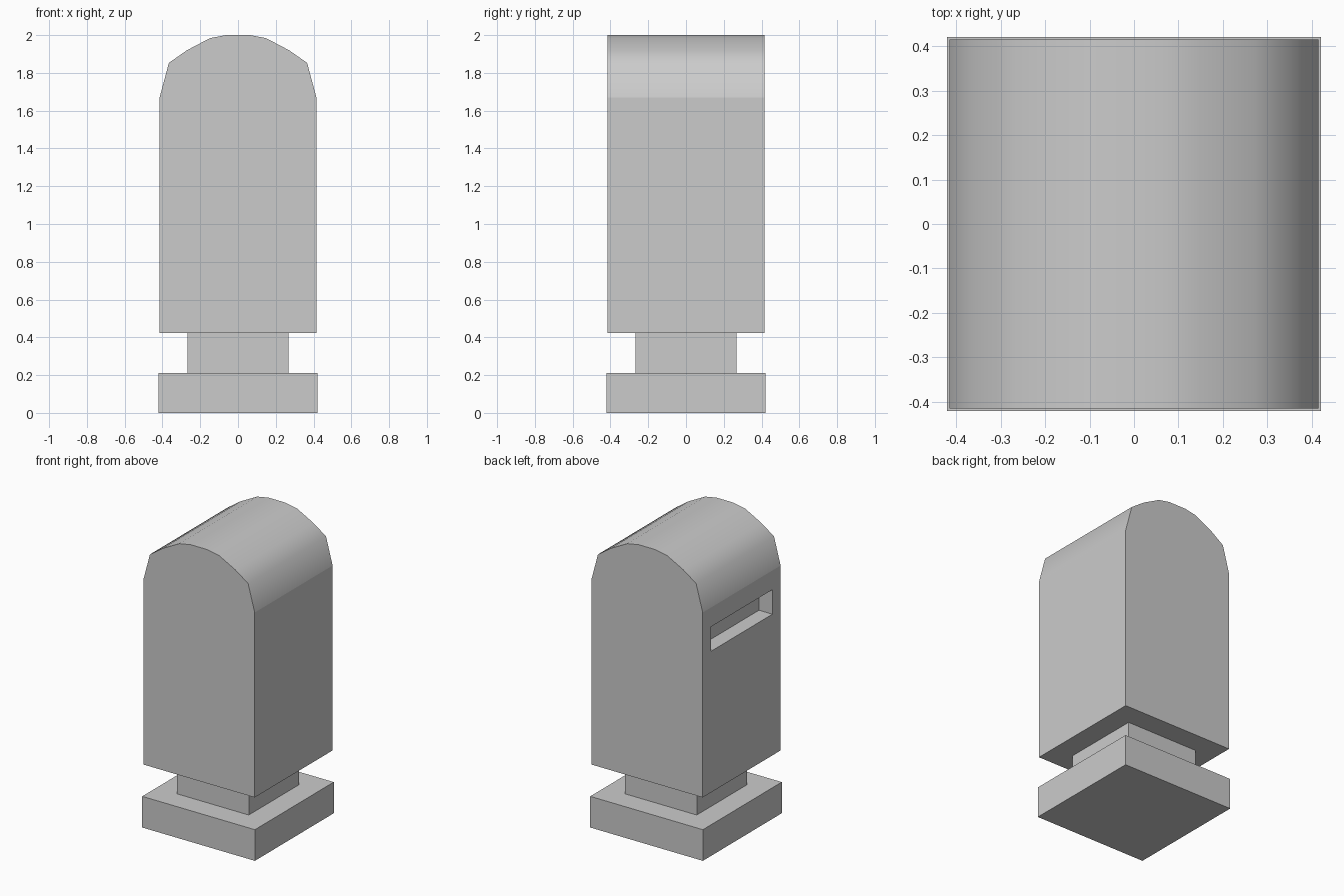
import bpy
import bmesh

if "Cube" in bpy.data.objects:
    bpy.data.objects.remove(bpy.data.objects["Cube"])


def box(name, size, center):
    bpy.ops.mesh.primitive_cube_add(size=1, location=center)
    obj = bpy.context.object
    obj.name = name
    obj.scale = size
    bpy.ops.object.transform_apply(location=False, rotation=False, scale=True)
    return obj


# Square foot and narrower neck
box("base", (0.84, 0.84, 0.21), (0, 0, 0.105))
box("neck", (0.536, 0.536, 0.214), (0, 0, 0.317))

# Body: arched profile extruded front to back
HALF = 0.415
right_side = [(HALF, 0.424), (HALF, 1.67), (0.366, 1.853), (0.27, 1.92),
              (0.148, 1.984), (0.064, 2.0)]
profile = right_side + [(-x, z) for x, z in reversed(right_side)]

bm = bmesh.new()
front = bm.faces.new([bm.verts.new((x, -HALF, z)) for x, z in profile])
extruded = bmesh.ops.extrude_face_region(bm, geom=[front], use_keep_orig=True)
back_verts = [g for g in extruded["geom"] if isinstance(g, bmesh.types.BMVert)]
bmesh.ops.translate(bm, verts=back_verts, vec=(0, 2 * HALF, 0))
bmesh.ops.recalc_face_normals(bm, faces=bm.faces)
# Only the curved roof is smooth; walls stay flat
for face in bm.faces:
    face.smooth = face.normal.z > 0.1
mesh = bpy.data.meshes.new("body")
bm.to_mesh(mesh)
bm.free()
body = bpy.data.objects.new("body", mesh)
bpy.context.collection.objects.link(body)

# Letter slot recessed into the left wall
cutter = box("slot_cutter", (0.2, 0.655, 0.165), (-HALF, 0, 1.458))
slot = body.modifiers.new("slot", 'BOOLEAN')
slot.operation = 'DIFFERENCE'
slot.solver = 'EXACT'
slot.object = cutter
bpy.context.view_layer.objects.active = body
bpy.ops.object.modifier_apply(modifier="slot")
bpy.data.objects.remove(cutter)
